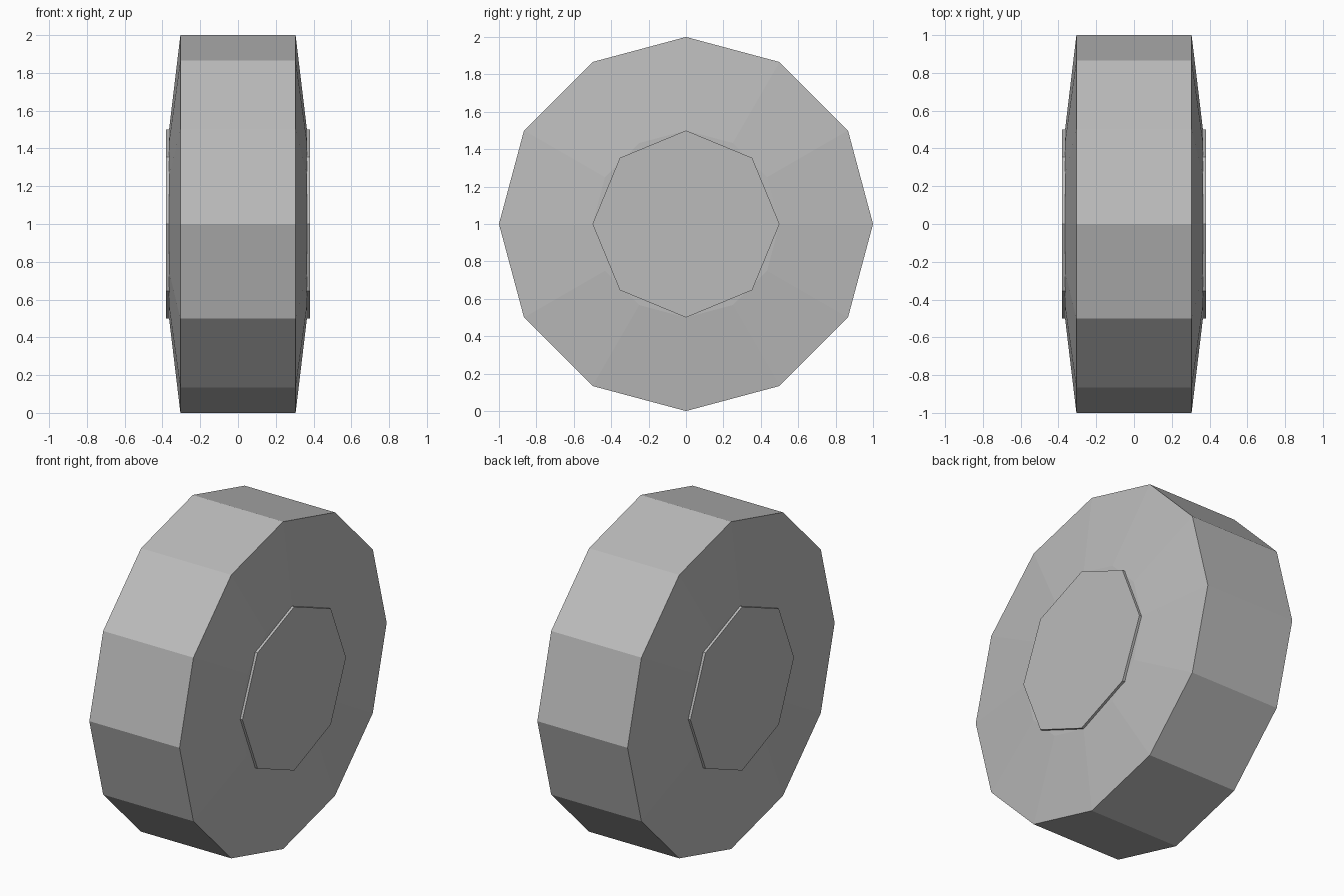
import bpy
import bmesh
import math

cube = bpy.data.objects.get("Cube")
if cube:
    bpy.data.objects.remove(cube, do_unlink=True)

grey = bpy.data.materials.new("grey")
grey.use_nodes = True
colour = (0.5, 0.5, 0.5, 1)
grey.diffuse_color = colour
grey.node_tree.nodes["Principled BSDF"].inputs["Base Color"].default_value = colour


def lathe(name, sides, profile):
    """Flat-faced solid around the x axis from (x, radius) rings, capped at both ends."""
    bm = bmesh.new()
    rings = []
    for x, r in profile:
        angles = [math.tau * i / sides for i in range(sides)]
        rings.append([bm.verts.new((x, r * math.sin(a), 1 + r * math.cos(a))) for a in angles])
    for a, b in zip(rings, rings[1:]):
        for i in range(sides):
            j = (i + 1) % sides
            bm.faces.new((a[i], a[j], b[j], b[i]))
    bm.faces.new(rings[0])
    bm.faces.new(rings[-1])
    bmesh.ops.recalc_face_normals(bm, faces=bm.faces)
    mesh = bpy.data.meshes.new(name)
    bm.to_mesh(mesh)
    bm.free()
    mesh.materials.append(grey)
    obj = bpy.data.objects.new(name, mesh)
    bpy.context.collection.objects.link(obj)


# Twelve-sided tyre with gently tapered sidewalls
lathe("tyre", 12, [(-0.365, 0.5), (-0.305, 1), (0.305, 1), (0.365, 0.5)])

# Eight-sided hub standing slightly proud on both sides
lathe("hub", 8, [(-0.38, 0.5), (0.38, 0.5)])
